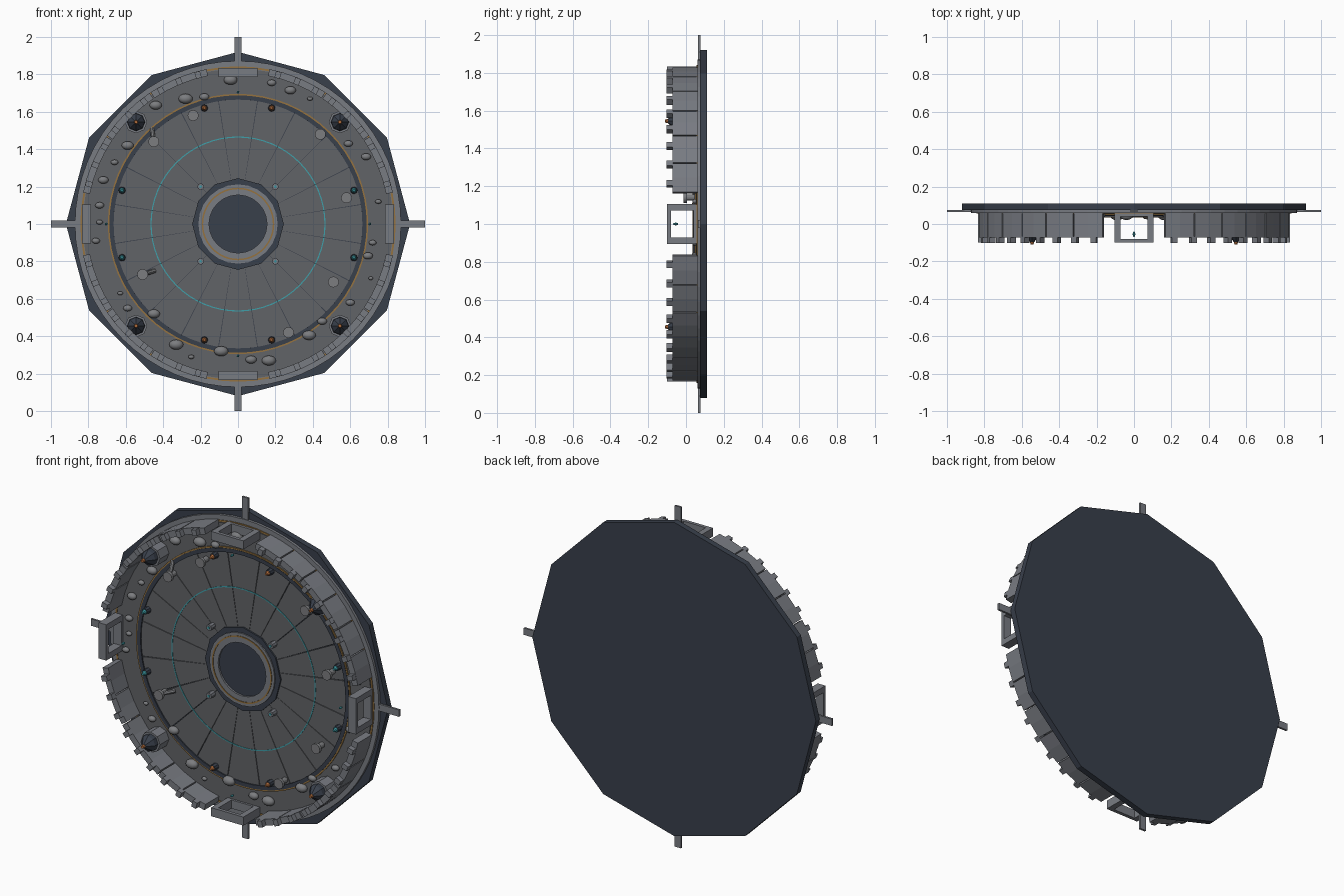
import bpy, bmesh, math
from math import pi, cos, sin, radians
from mathutils import Matrix, Vector

if "Cube" in bpy.data.objects:
    bpy.data.objects.remove(bpy.data.objects["Cube"])


def mat(name, *rgb):
    m = bpy.data.materials.new(name)
    m.diffuse_color = (*rgb, 1)
    m.use_nodes = True
    m.node_tree.nodes["Principled BSDF"].inputs["Base Color"].default_value = m.diffuse_color
    return m


NAVY = mat("navy", 0.04, 0.05, 0.07)
DECK = mat("deck_grey", 0.12, 0.125, 0.135)
LIGHT = mat("light_grey", 0.19, 0.2, 0.225)
ROCK = mat("rock_grey", 0.2, 0.205, 0.215)
ORANGE = mat("orange", 0.5, 0.17, 0.05)
AMBER = mat("amber", 0.3, 0.17, 0.05)
CYAN = mat("cyan", 0.05, 0.35, 0.4)


def finish(name, bm, m, smooth=False):
    bmesh.ops.recalc_face_normals(bm, faces=bm.faces[:])
    me = bpy.data.meshes.new(name)
    bm.to_mesh(me)
    bm.free()
    me.materials.append(m)
    if smooth:
        me.polygons.foreach_set("use_smooth", [True] * len(me.polygons))
    ob = bpy.data.objects.new(name, me)
    bpy.context.collection.objects.link(ob)
    return ob


def sector(bm, r0, r1, y0, y1, a0=0.0, a1=2 * pi, n=64):
    """Annular block around the disc axis; closed when it spans a full turn."""
    full = abs(a1 - a0 - 2 * pi) < 1e-6
    rows = []
    for i in range(n if full else n + 1):
        a = a0 + (a1 - a0) * i / n
        rows.append([bm.verts.new((r * cos(a), y, 1 + r * sin(a)))
                     for r, y in ((r0, y0), (r1, y0), (r1, y1), (r0, y1))])
    for i in range(n):
        p, q = rows[i], rows[(i + 1) % len(rows)]
        for k in range(4):
            bm.faces.new((p[k], p[(k + 1) % 4], q[(k + 1) % 4], q[k]))
    if not full:
        bm.faces.new(rows[0])
        bm.faces.new(rows[-1])


def rod(bm, p, q, r1, r2, n):
    """Cylinder or cone from p (radius r1) to q (radius r2)."""
    p, q = Vector(p), Vector(q)
    rot = (q - p).to_track_quat('Z', 'Y').to_matrix().to_4x4()
    bmesh.ops.create_cone(bm, cap_ends=True, segments=n, radius1=r1, radius2=r2,
                          depth=(q - p).length,
                          matrix=Matrix.Translation((p + q) / 2) @ rot)


def box(bm, angle, r, t, y, size):
    """Box at radius r, tangential offset t; size = radial, y, tangential."""
    m = (Matrix.Translation((0, 0, 1)) @ Matrix.Rotation(-angle, 4, 'Y')
         @ Matrix.Translation((r, y, t)) @ Matrix.Diagonal((*size, 1)))
    bmesh.ops.create_cube(bm, size=1, matrix=m)


def ring(name, m, *args, **kw):
    bm = bmesh.new()
    sector(bm, *args, **kw)
    return finish(name, bm, m)


def disc(name, m, r, y0, y1, n):
    bm = bmesh.new()
    bmesh.ops.create_cone(bm, cap_ends=True, segments=n, radius1=r, radius2=r, depth=y1 - y0,
                          matrix=Matrix.Translation((0, (y0 + y1) / 2, 1))
                          @ Matrix.Rotation(pi / 2, 4, 'X'))
    return finish(name, bm, m)


# Back plate, flange, deck and inset floor
disc("back_plate", NAVY, 0.92, 0.075, 0.11, 12)
ring("outer_flange", LIGHT, 0.82, 0.872, 0.06, 0.08)
ring("outer_deck", DECK, 0.675, 0.83, 0.054, 0.08)
disc("floor_base", NAVY, 0.68, 0.06, 0.078, 64)
ring("floor_rim", NAVY, 0.665, 0.688, 0.046, 0.07)

# Wedge floor panels with thin seams
bm = bmesh.new()
for i in range(20):
    a = (i + 0.5) * pi / 10
    sector(bm, 0.22, 0.665, 0.053, 0.07, a + 0.003, a + pi / 10 - 0.003, 4)
finish("floor_panels", bm, DECK)

# Thin light strips
for name, m, r, y, w in (("outer_strip", AMBER, 0.838, 0.056, 0.005),
                         ("inner_strip", AMBER, 0.692, 0.048, 0.004),
                         ("hub_strip", AMBER, 0.19, 0.034, 0.004),
                         ("floor_strip", CYAN, 0.465, 0.0505, 0.003)):
    ring(name, m, r - w, r + w, y, y + 0.012)

# Central hub
ring("hub_collar", NAVY, 0.19, 0.245, 0.044, 0.07, n=12)
ring("hub_ring", LIGHT, 0.155, 0.212, 0.037, 0.07, n=24)
disc("hub_core", NAVY, 0.165, 0.048, 0.07, 24)

# Perimeter wall panels with merlons, open at the four gates
wall, teeth = bmesh.new(), bmesh.new()
for i in range(32):
    if i % 8 not in (0, 7):
        a = i * pi / 16
        sector(wall, 0.808, 0.845, -0.072, 0.065, a + 0.004, a + pi / 16 - 0.004, 2)
for i in range(48):
    if i % 12 not in (0, 1, 11):
        box(teeth, i * pi / 24, 0.825, 0, -0.085, (0.036, 0.034, 0.03))
finish("wall_panels", wall, LIGHT)
finish("wall_merlons", teeth, LIGHT)

# Gate frames, docking tabs and gate beacons
gate, tabs, beads = bmesh.new(), bmesh.new(), bmesh.new()
for i in range(4):
    a = i * pi / 2
    for s in (-1, 1):
        box(gate, a, 0.81, s * 0.088, -0.025, (0.05, 0.15, 0.034))
    box(gate, a, 0.81, 0, -0.09, (0.05, 0.02, 0.208))
    box(gate, a, 0.81, 0, 0.05, (0.05, 0.018, 0.208))
    box(tabs, a, 0.925, 0, 0.07, (0.15, 0.012, 0.04))
    bmesh.ops.create_icosphere(beads, subdivisions=1, radius=0.008, matrix=Matrix.Translation(
        (0.705 * cos(a), -0.055, 1 + 0.705 * sin(a))) @ Matrix.Diagonal((1, 2, 1, 1)))
finish("gate_frames", gate, LIGHT)
finish("docking_tabs", tabs, LIGHT)
finish("gate_beacons", beads, CYAN)

# Corner turrets
base, roof, tips = bmesh.new(), bmesh.new(), bmesh.new()
for sx in (-1, 1):
    for sz in (-1, 1):
        x, z = 0.545 * sx, 1 + 0.545 * sz
        rod(base, (x, 0.06, z), (x, -0.03, z), 0.06, 0.06, 8)
        rod(roof, (x, -0.03, z), (x, -0.055, z), 0.048, 0.046, 8)
        rod(roof, (x, -0.055, z), (x, -0.095, z), 0.046, 0.012, 8)
        rod(tips, (x, -0.09, z), (x, -0.11, z), 0.012, 0.008, 8)
finish("turret_bases", base, LIGHT)
finish("turret_roofs", roof, NAVY)
finish("turret_tips", tips, ORANGE)

# Rim lamps and hub studs
posts, warm, cool, studs = (bmesh.new() for _ in range(4))
for sx in (-1, 1):
    for sz in (-1, 1):
        for x, z, lamp in ((0.18, 0.62, warm), (0.62, 0.18, cool)):
            x, z = x * sx, 1 + z * sz
            rod(posts, (x, 0.06, z), (x, 0.02, z), 0.02, 0.017, 8)
            rod(lamp, (x, 0.02, z), (x, 0.0, z), 0.014, 0.006, 8)
        x, z = 0.2 * sx, 1 + 0.2 * sz
        rod(studs, (x, 0.06, z), (x, 0.015, z), 0.018, 0.018, 8)
        rod(cool, (x, 0.016, z), (x, 0.01, z), 0.007, 0.007, 8)
finish("lamp_posts", posts, NAVY)
finish("warm_lamps", warm, ORANGE)
finish("cool_lamps", cool, CYAN)
finish("hub_studs", studs, LIGHT)

# Floor bollards, two of them with a side lever
bm = bmesh.new()
for x, z in ((-.24, .58), (-.45, .44), (.44, .48), (.58, .14), (.51, -.31), (.27, -.58), (-.51, -.27)):
    rod(bm, (x, 0.06, 1 + z), (x, 0.005, 1 + z), 0.016, 0.016, 12)
    rod(bm, (x, 0.005, 1 + z), (x, -0.012, 1 + z), 0.029, 0.029, 16)
rod(bm, (-.51, 0.01, .73), (-.445, 0.055, .75), 0.012, 0.012, 8)
rod(bm, (-.45, 0.01, 1.44), (-.46, 0.055, 1.51), 0.012, 0.012, 8)
finish("bollards", bm, ROCK)

# Rubble on the outer deck: x, z from centre, half width
rocks = ((-.04, .77, 36), (-.28, .67, 38), (-.18, .68, 26), (-.44, .635, 33), (-.59, .42, 32),
         (-.66, .33, 20), (-.72, .235, 28), (-.74, .1, 24), (-.74, .01, 18), (-.76, -.09, 22),
         (-.63, -.37, 15), (-.59, -.45, 24), (-.45, -.48, 33), (-.33, -.645, 38), (-.25, -.71, 16),
         (-.09, -.68, 38), (.07, -.725, 30), (.165, -.73, 38), (.38, -.595, 36), (.45, -.52, 26),
         (.6, -.42, 24), (.71, -.29, 13), (.695, -.17, 26), (.72, -.1, 20), (.75, .12, 17),
         (.685, .36, 26), (.59, .43, 24), (.385, .67, 15), (.28, .715, 30), (.18, .755, 24))
bm = bmesh.new()
for x, z, s in rocks:
    s /= 1000
    bmesh.ops.create_uvsphere(bm, u_segments=12, v_segments=8, radius=1,
                              matrix=Matrix.Translation((x, 0.046, 1 + z))
                              @ Matrix.Diagonal((s, s * 0.7, s * 0.7, 1)))
finish("deck_rubble", bm, ROCK, smooth=True)
